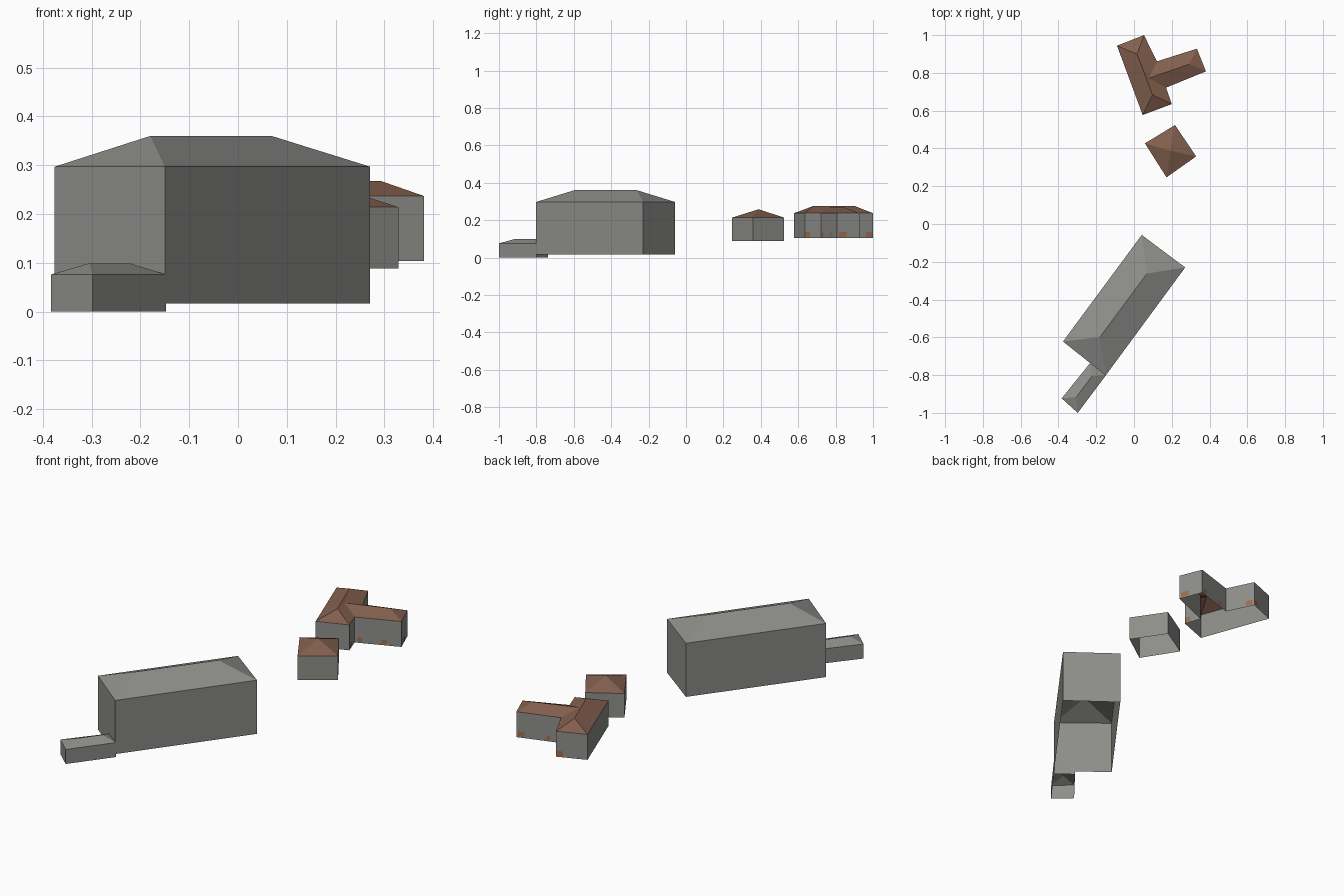
import bpy
from mathutils import Vector

if "Cube" in bpy.data.objects:
    bpy.data.objects.remove(bpy.data.objects["Cube"])


def material(name, rgb):
    m = bpy.data.materials.new(name)
    m.diffuse_color = (*rgb, 1)
    m.use_nodes = True
    m.node_tree.nodes["Principled BSDF"].inputs["Base Color"].default_value = m.diffuse_color
    return m


GREY = material("grey wall", (0.27, 0.27, 0.255))
BROWN = material("brown roof", (0.225, 0.115, 0.075))
ORANGE = material("orange brown vent", (0.36, 0.15, 0.07))


def build(name, verts, faces, mat):
    me = bpy.data.meshes.new(name)
    me.from_pydata(verts, [], faces)
    me.materials.append(mat)
    ob = bpy.data.objects.new(name, me)
    bpy.context.collection.objects.link(ob)
    return ob


def walls(name, plan, z0, z1):
    """Open-bottomed wall shell around a counter-clockwise plan."""
    n = len(plan)
    verts = [(x, y, z) for z in (z0, z1) for x, y in plan]
    build(name, verts, [(i, (i + 1) % n, n + (i + 1) % n, n + i) for i in range(n)], GREY)


def hip_roof(name, plan, z, ridge, top, mat):
    """Plan edge 0-1 and edge 2-3 are the hip ends; ridge runs between them."""
    verts = [(x, y, z) for x, y in plan] + [(x, y, top) for x, y in ridge]
    build(name, verts, [(0, 1, 4), (1, 2, 5, 4), (2, 3, 5), (3, 0, 4, 5)], mat)


# Large hall
hall = [(-.376, -.622), (-.15, -.802), (.271, -.23), (.041, -.058)]
walls("hall_walls", hall, .016, .297)
hip_roof("hall_roof", hall, .297, [(-.18, -.598), (.069, -.262)], .36, GREY)

# Low annex at the end of the hall
annex = [(-.383, -.923), (-.298, -1.0), (-.148, -.80), (-.233, -.737)]
walls("annex_walls", annex, 0, .076)
hip_roof("annex_roof", annex, .076, [(-.305, -.916), (-.222, -.805)], .099, GREY)

# Square house with pyramid roof
hut = [(.058, .427), (.172, .247), (.329, .358), (.217, .524)]
walls("square_house_walls", hut, .088, .214)
build("square_house_roof", [(x, y, .214) for x, y in hut] + [(.193, .388, .258)],
      [(i, (i + 1) % 4, 4) for i in range(4)], BROWN)

# T-shaped house
Z0, Z1, TOP = .104, .237, .277
plan = [(-.09, .944), (.046, .577), (.2, .635), (.17, .722),
        (.381, .808), (.333, .928), (.121, .861), (.053, 1.0)]
walls("t_house_walls", plan, Z0, Z1)
m1, m2, w1 = (.016, .899, TOP), (.098, .684, TOP), (.292, .846, .268)
j = (.078, .772, .268)
build("t_house_roof", [(x, y, Z1) for x, y in plan] + [m1, m2, w1, j],
      [(0, 1, 9, 8), (1, 2, 9), (7, 0, 8),      # west slope and hip ends
       (2, 3, 11, 9), (6, 7, 8, 11), (8, 9, 11),  # east slope around the wing
       (3, 4, 10, 11), (4, 5, 10), (5, 6, 11, 10)], BROWN)


def vent(name, edge, t0, t1, z0, z1):
    """Thin painted plate just proud of one wall of the T house."""
    a, b = Vector(plan[edge]), Vector(plan[(edge + 1) % 8])
    d = (b - a).normalized()
    out = Vector((d.y, -d.x)) * .002
    p, q = a.lerp(b, t0) + out, a.lerp(b, t1) + out
    build(name, [(*p, z0), (*q, z0), (*q, z1), (*p, z1)], [(0, 1, 2, 3)], ORANGE)


# Small painted openings low on the walls (wall index, span, height)
for i, (e, t0, t1, z0, z1) in enumerate([
        (2, .03, .32, .11, .136), (3, .06, .16, .112, .135), (3, .58, .68, .112, .135),
        (4, .08, .42, .11, .136), (5, .04, .18, .11, .136), (5, .68, .75, .112, .135),
        (6, .72, .95, .11, .136), (7, .04, .22, .11, .136)]):
    vent(f"wall_vent_{i + 1}", e, t0, t1, z0, z1)
